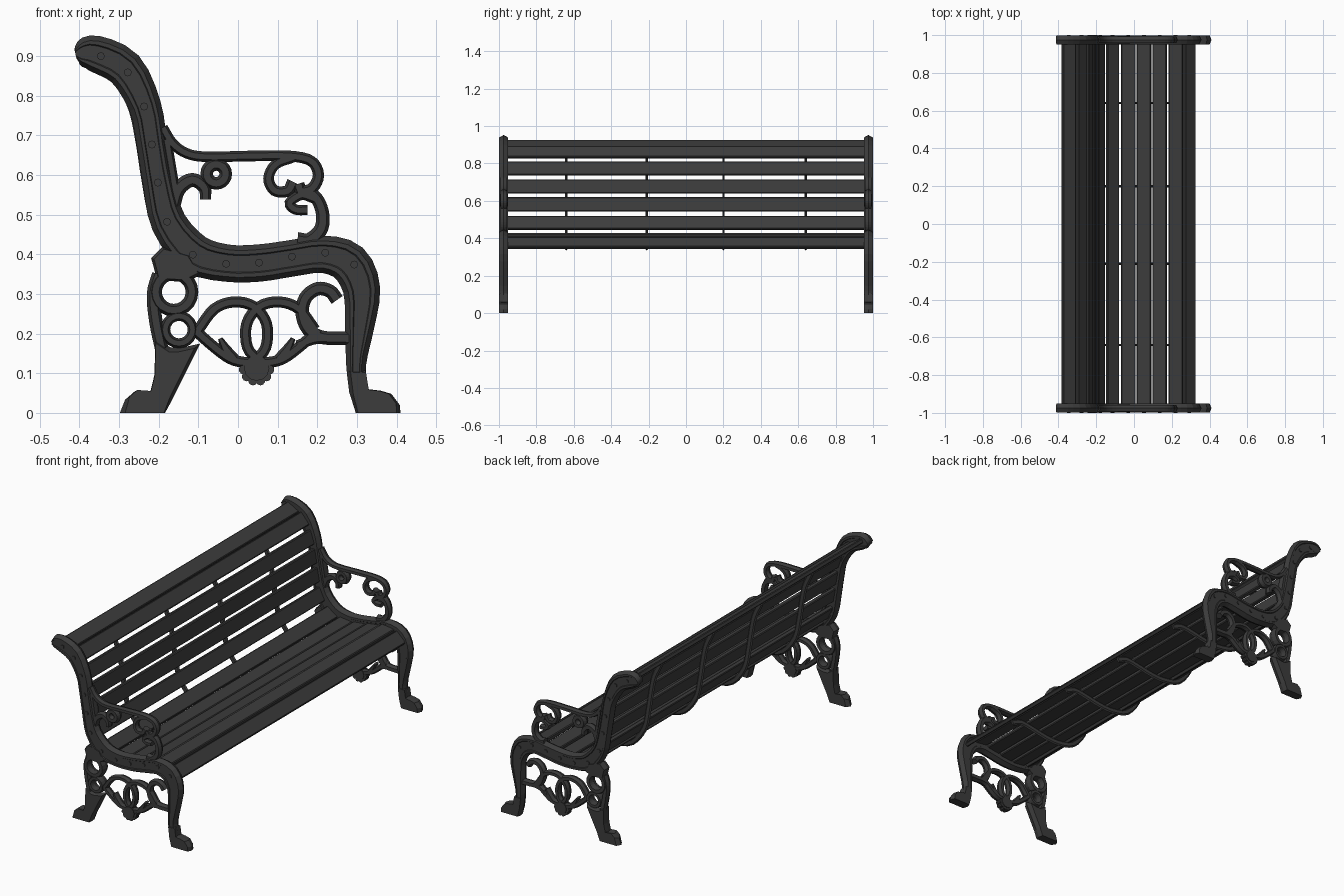
import bpy, bmesh, math
from mathutils import Vector, Matrix

if "Cube" in bpy.data.objects:
    bpy.data.objects.remove(bpy.data.objects["Cube"], do_unlink=True)

iron = bpy.data.materials.new("charcoal_paint")
iron.use_nodes = True
COLOUR = (0.045, 0.045, 0.045, 1)
iron.diffuse_color = COLOUR
iron.node_tree.nodes["Principled BSDF"].inputs["Base Color"].default_value = COLOUR

END_Y = 0.975
STRAP_Y = (-0.64, -0.21, 0.2, 0.64)


def add(name, bm, ys=(-END_Y, END_Y)):
    """Turn a bmesh into one object per y position."""
    bmesh.ops.recalc_face_normals(bm, faces=bm.faces)
    mesh = bpy.data.meshes.new(name)
    bm.to_mesh(mesh)
    bm.free()
    mesh.materials.append(iron)
    for y in ys:
        ob = bpy.data.objects.new(name, mesh)
        ob.location.y = y
        bpy.context.collection.objects.link(ob)


def smooth(pts, closed=False, steps=3):
    """Catmull-Rom samples through (x, z, half width) points."""
    p = [Vector(q) for q in pts]
    p = [p[-1]] + p + p[:2] if closed else [2 * p[0] - p[1]] + p + [2 * p[-1] - p[-2]]
    out = []
    for a, b, c, d in zip(p, p[1:], p[2:], p[3:]):
        for i in range(steps):
            t = i / steps
            out.append(b + (c - a) * t / 2 + (2 * a - 5 * b + 4 * c - d) * t * t / 2
                       + (3 * b - a - 3 * c + d) * t ** 3 / 2)
    return out if closed else out + [p[-2]]


def ribbon(bm, path, thick, closed=False, panel=False):
    """Sweep a chamfered section along a path in the xz plane."""
    rows, n = [], len(path)
    for i, p in enumerate(path):
        a = path[(i - 1) % n] if closed or i else p
        b = path[(i + 1) % n] if closed or i < n - 1 else p
        tan = Vector((b.x - a.x, b.y - a.y)).normalized()
        w = max(p.z, 0.002)
        flat = w - min(0.013, w * 0.45)
        face = [(flat, thick)]
        if panel:
            face += [(flat * 0.7, thick), (flat * 0.62, thick - 0.004)]
        front = face + [(-u, y) for u, y in reversed(face)]
        sec = [(w, 0)] + front + [(-w, 0)] + [(-u, -y) for u, y in front]
        rows.append([bm.verts.new((p.x - tan.y * u, y, p.y + tan.x * u)) for u, y in sec])
    m = len(rows[0])
    for i in range(n if closed else n - 1):
        r, s = rows[i], rows[(i + 1) % n]
        for k in range(m):
            bm.faces.new((r[k], r[(k + 1) % m], s[(k + 1) % m], s[k]))
    if not closed:
        bm.faces.new(rows[0])
        bm.faces.new(rows[-1])


def scroll(name, pts, w=0.014, tip=1.0, thick=0.018):
    """Scroll of even width whose end swells or tapers by the tip factor."""
    n = len(pts) - 1
    bm = bmesh.new()
    ribbon(bm, smooth([(x, z, w * (1 + (tip - 1) * (i / n) ** 2))
                       for i, (x, z) in enumerate(pts)], steps=4), thick)
    add(name, bm)


def ring(name, x, z, outer, inner, thick=0.024):
    r, bm = (outer + inner) / 2, bmesh.new()
    path = [Vector((x + r * math.cos(k * math.tau / 20), z + r * math.sin(k * math.tau / 20),
                    (outer - inner) / 2)) for k in range(20)]
    ribbon(bm, path, thick, closed=True)
    add(name, bm)


def plate(name, pts, thick=0.024):
    """Flat casting with chamfered rim; the ground edge stays on the ground."""
    bm = bmesh.new()
    c = sum((Vector(p) for p in pts), Vector((0, 0))) / len(pts)
    layers = []
    for y, s in ((-thick, 0.86), (0, 1), (thick, 0.86)):
        layers.append([bm.verts.new((c.x + (x - c.x) * s, y, c.y + (z - c.y) * s if z else 0))
                       for x, z in pts])
    n = len(pts)
    for a, b in zip(layers, layers[1:]):
        for k in range(n):
            bm.faces.new((a[k], a[(k + 1) % n], b[(k + 1) % n], b[k]))
    bm.faces.new(layers[0])
    bm.faces.new(layers[-1])
    add(name, bm)


def disc(bm, x, z, r, half, segs=10):
    m = Matrix.Translation((x, 0, z)) @ Matrix.Rotation(math.pi / 2, 4, 'X')
    bmesh.ops.create_cone(bm, cap_ends=True, segments=segs, radius1=r, radius2=r,
                          depth=2 * half, matrix=m)


# Main side frame: rolled top, back, seat and front leg in one sweep
bm = bmesh.new()
ribbon(bm, smooth([
    (-.41, .905, .012), (-.397, .907, .034), (-.36, .906, .046), (-.285, .868, .048),
    (-.235, .775, .041), (-.217, .68, .039), (-.2, .58, .04), (-.175, .48, .045),
    (-.11, .402, .05), (-.03, .378, .047), (.053, .378, .047), (.136, .39, .046),
    (.215, .4, .047), (.28, .378, .052), (.312, .31, .047), (.306, .21, .036),
    (.298, .12, .025), (.305, .05, .024)]), 0.024, panel=True)
add("side_frame", bm)

# Feet, rear leg and shoulder
plate("front_foot", [(.275, .11), (.32, .11), (.328, .06), (.36, .056), (.387, .048),
                     (.408, .02), (.41, 0), (.297, 0), (.283, .045)])
plate("rear_leg", [(-.208, .19), (-.17, .165), (-.14, .165), (-.095, .175), (-.165, .035),
                   (-.184, 0), (-.298, 0), (-.285, .033), (-.262, .053), (-.222, .05),
                   (-.211, .095)])
plate("rear_shoulder", [(-.19, .42), (-.219, .39), (-.212, .365), (-.205, .335),
                        (-.13, .33), (-.09, .35), (-.12, .4)])
scroll("rear_leg_edge", [(-.2, .35), (-.213, .3), (-.207, .23), (-.19, .15)], .017)
ring("upper_leg_ring", -.162, .305, .062, .03)
ring("lower_leg_ring", -.149, .21, .047, .022)

# Armrest and its scrolls
scroll("armrest", [(-.19, .72), (-.165, .68), (-.13, .655), (-.08, .646), (.03, .648),
                   (.13, .648), (.185, .635), (.203, .6), (.188, .567), (.16, .56),
                   (.152, .578)], .013, 1.2)
scroll("armrest_inner_curl", [(.14, .645), (.095, .627), (.077, .592), (.092, .561),
                              (.125, .56), (.139, .583)], .013, 1.2)
scroll("armrest_post", [(.15, .555), (.19, .55), (.212, .51), (.21, .465), (.18, .435),
                        (.15, .435)], .016, 1.3)
scroll("post_curl", [(.195, .54), (.16, .55), (.13, .53), (.145, .513), (.175, .512)], .013)
scroll("back_curl", [(-.165, .52), (-.15, .565), (-.115, .588), (-.085, .568),
                     (-.082, .538)], .019, 0.7)
scroll("back_web", [(-.18, .69), (-.168, .62), (-.155, .54)], .012)
ring("armrest_rosette", -.055, .603, .04, .008, .02)

# Lower scrollwork, with the interlaced pair mirrored about its middle
MID = 0.047
for side, label in ((1, "rear"), (-1, "front")):
    def flip(pts):
        return [(MID + side * (x - MID), z) for x, z in pts]
    scroll(label + "_oval", flip([(-.1, .21), (-.06, .262), (-.01, .28), (.04, .268),
                                  (.072, .225), (.07, .165), (.04, .13)]))
    scroll(label + "_lower_arc", flip([(-.11, .21), (-.065, .17), (-.02, .137),
                                       (.02, .127), (MID, .13)]))
    scroll(label + "_leaf", flip([(-.01, .135), (-.03, .16), (-.045, .188)]), .015, 0.4)
scroll("front_c_scroll", [(.25, .285), (.232, .307), (.2, .313), (.17, .29), (.162, .25),
                          (.178, .21), (.215, .19), (.28, .188)], .017)
scroll("front_link", [(.15, .17), (.2, .187), (.28, .185)], .013)

# Fan finial
bm = bmesh.new()
disc(bm, MID, .113, .032, .02, 12)
for k in range(6):
    a = math.pi * (1.04 + k * 0.184)
    disc(bm, MID + .033 * math.cos(a), .113 + .033 * math.sin(a), .012, .016)
add("fan_finial", bm)

# Slat centres, with a guide point beyond each end
line = [(-.4, .925), (-.346, .9), (-.278, .859), (-.237, .773), (-.217, .677), (-.202, .581),
        (-.179, .482), (-.114, .399), (-.03, .376), (.053, .379), (.136, .394), (.22, .404),
        (.293, .374), (.325, .305)]

# Rivets
bm = bmesh.new()
for x, z in line[1:-1]:
    disc(bm, x, z, .01, .0245, 8)
add("rivets", bm)

# Wooden slats, each turned to follow the seat curve
for (ax, az), (x, z), (bx, bz) in zip(line, line[1:], line[2:]):
    bm = bmesh.new()
    turn = Matrix.Rotation(-math.atan2(bz - az, bx - ax), 4, 'Y')
    bmesh.ops.create_cube(bm, size=1, matrix=Matrix.Translation((x, 0, z)) @ turn
                          @ Matrix.Diagonal((.076, 2 * .955, .022, 1)))
    edges = [e for e in bm.edges if abs(e.verts[0].co.y - e.verts[1].co.y) > 1]
    bmesh.ops.bevel(bm, geom=edges, offset=.004, segments=1, affect='EDGES')
    add("back_slat" if z > .45 else "seat_slat", bm, ys=(0,))

# Straps behind the back and under the seat
bm = bmesh.new()
path = []
for (ax, az), (x, z), (bx, bz) in zip(line[1:], line[2:], line[3:]):
    d = Vector((bx - ax, bz - az)).normalized()
    path.append((x + d.y * .024, z - d.x * .024, .016))
ribbon(bm, smooth(path), .006)
add("support_strap", bm, ys=STRAP_Y)
